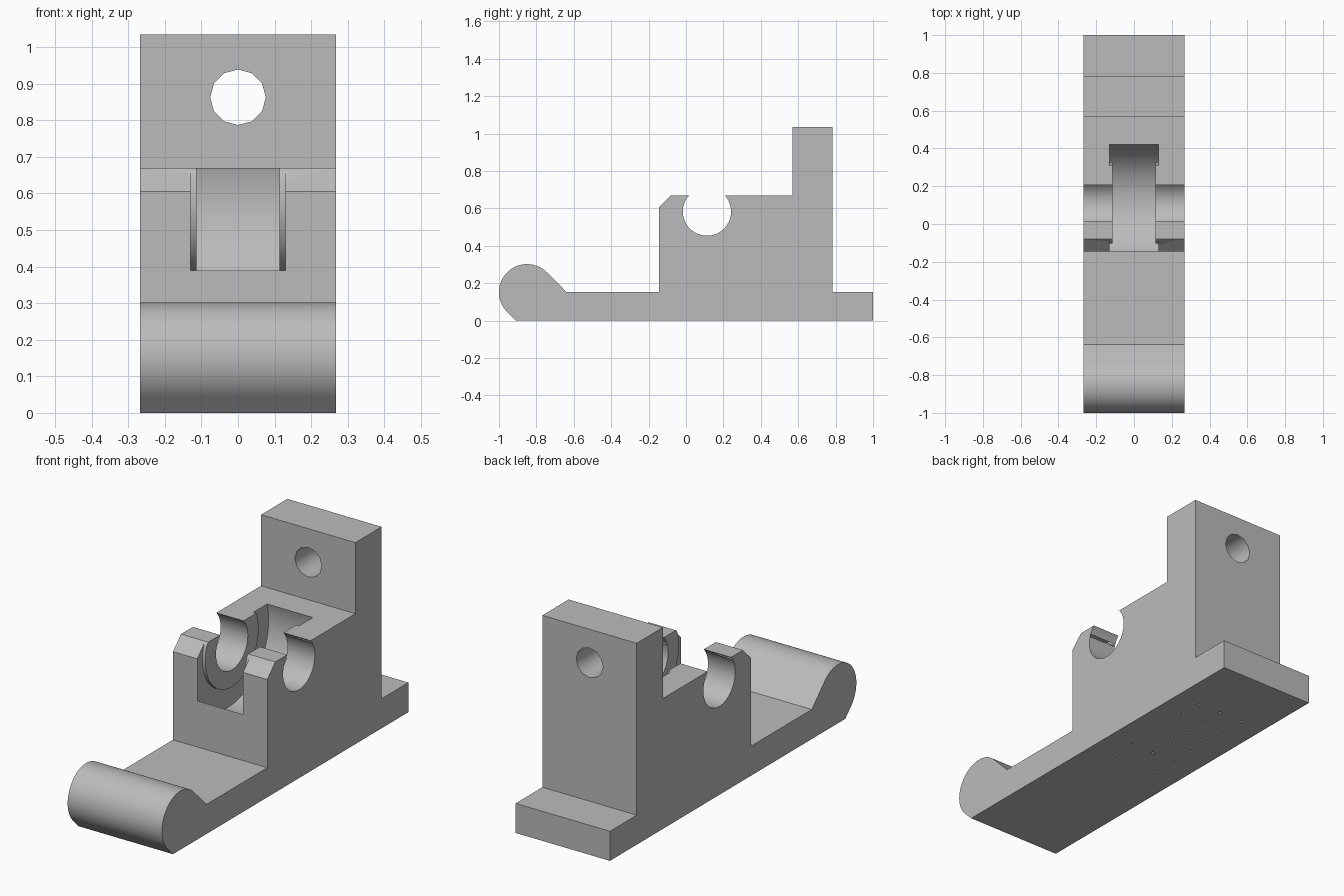
import bpy, bmesh, math
from mathutils import Matrix, Vector

if "Cube" in bpy.data.objects:
    bpy.data.objects.remove(bpy.data.objects["Cube"])

HALF = 0.268          # half width of the body
BASE = 0.152          # height of the base plate
DECK = 0.67           # height of the bearing block
AXLE = (0, 0.112, 0.583)

grey = bpy.data.materials.new("plain grey")
grey.use_nodes = True
COLOUR = (0.5, 0.5, 0.5, 1)
grey.diffuse_color = COLOUR
grey.node_tree.nodes["Principled BSDF"].inputs["Base Color"].default_value = COLOUR


def finish(bm, name):
    bmesh.ops.recalc_face_normals(bm, faces=bm.faces)
    mesh = bpy.data.meshes.new(name)
    bm.to_mesh(mesh)
    bm.free()
    mesh.materials.append(grey)
    obj = bpy.data.objects.new(name, mesh)
    bpy.context.collection.objects.link(obj)
    return obj


def extrude_profile(name, points, half):
    """Extrude a closed (y, z) outline across the width."""
    bm = bmesh.new()
    face = bm.faces.new([bm.verts.new((-half, y, z)) for y, z in points])
    out = bmesh.ops.extrude_face_region(bm, geom=[face])
    verts = [v for v in out["geom"] if isinstance(v, bmesh.types.BMVert)]
    bmesh.ops.translate(bm, verts=verts, vec=(2 * half, 0, 0))
    return finish(bm, name)


def lathe(name, profile, steps, centre, axis="X"):
    """Revolve an (along, radius) profile that starts and ends on the axis."""
    bm = bmesh.new()
    verts = [bm.verts.new((a, 0, r)) for a, r in profile]
    edges = [bm.edges.new(pair) for pair in zip(verts, verts[1:])]
    bmesh.ops.spin(bm, geom=verts + edges, cent=(0, 0, 0), axis=(1, 0, 0),
                   angle=math.tau, steps=steps, use_merge=True)
    bmesh.ops.remove_doubles(bm, verts=bm.verts, dist=1e-5)
    turn = Vector((1, 0, 0)).rotation_difference(
        {"X": Vector((1, 0, 0)), "Y": Vector((0, 1, 0)), "Z": Vector((0, 0, 1))}[axis])
    bm.transform(Matrix.Translation(centre) @ turn.to_matrix().to_4x4())
    return finish(bm, name)


def rod(name, radius, half, steps, centre, axis="X"):
    return lathe(name, [(-half, 0), (-half, radius), (half, radius), (half, 0)],
                 steps, centre, axis)


def cut(body, cutter):
    mod = body.modifiers.new("cut", "BOOLEAN")
    mod.operation = "DIFFERENCE"
    mod.solver = "EXACT"
    mod.object = cutter
    bpy.context.view_layer.objects.active = body
    bpy.ops.object.modifier_apply(modifier=mod.name)
    bpy.data.objects.remove(cutter)


# Body outline: rounded nose, base plate, bearing block, upright, rear tab
outline = [(-0.91, 0)]
for i in range(41):
    a = math.radians(225 - 180 * i / 40)
    outline.append((-0.85 + 0.15 * math.cos(a), BASE + 0.15 * math.sin(a)))
outline += [(-0.638, BASE), (-0.145, BASE), (-0.145, 0.605), (-0.08, DECK),
            (0.57, DECK), (0.57, 1.035), (0.783, 1.035), (0.783, BASE),
            (1, BASE), (1, 0)]
body = extrude_profile("bracket_body", outline, HALF)

# Wheel pocket, leaving a raised boss ring on each side wall
INNER, OUTER, BOSS, WHEEL = 0.113, 0.13, 0.216, 0.322
half_spool = [(INNER, 0), (INNER, BOSS), (OUTER, BOSS), (OUTER, WHEEL)]
spool = [(-x, r) for x, r in half_spool] + half_spool[::-1]
cut(body, lathe("pocket_cutter", spool, 96, AXLE))

# Snap-in axle groove, open at the top
cut(body, rod("axle_cutter", 0.129, 0.5, 64, AXLE))

# Mounting hole through the upright
cut(body, rod("hole_cutter", 0.076, 0.3, 12, (0, 0.68, 0.863), "Y"))

# Grid of pinholes in the underside
for column in (-0.13, 0, 0.13):
    for row in range(6):
        cut(body, rod("pin_cutter", 0.008, 0.1, 8,
                      (column, 0.016 + 0.127 * row, 0), "Z"))

bpy.ops.object.select_all(action="DESELECT")
body.select_set(True)
bpy.context.view_layer.objects.active = body
bpy.ops.object.shade_smooth_by_angle(angle=math.radians(35))
